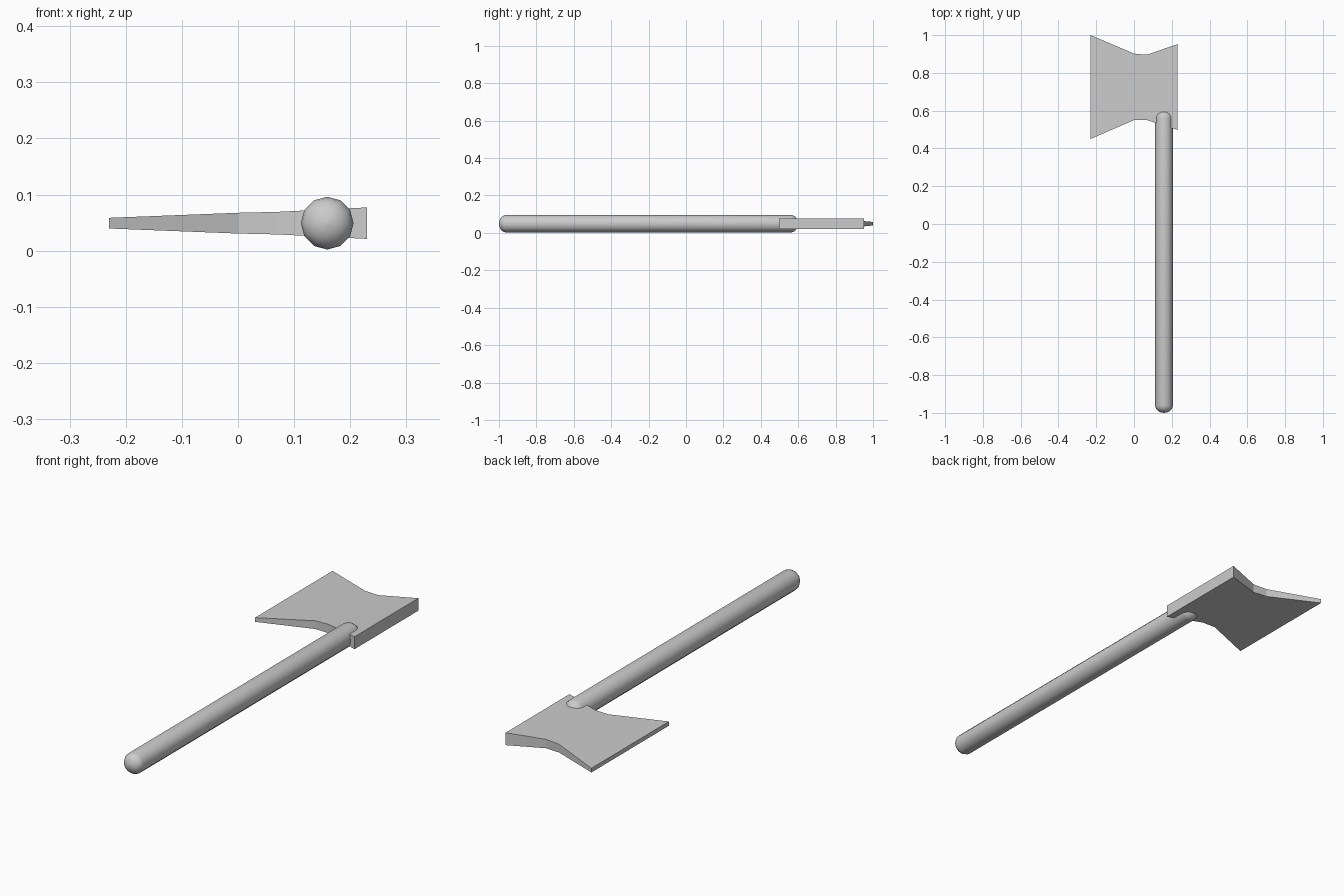
import bpy, bmesh
from math import sin, cos, pi, radians

if "Cube" in bpy.data.objects:
    bpy.data.objects.remove(bpy.data.objects["Cube"])

ZC = 0.049  # mid-plane height of the whole axe


def finish(bm, name):
    bmesh.ops.recalc_face_normals(bm, faces=bm.faces)
    mesh = bpy.data.meshes.new(name)
    bm.to_mesh(mesh)
    bm.free()
    ob = bpy.data.objects.new(name, mesh)
    bpy.context.collection.objects.link(ob)
    return ob


def loft(rings, name):
    """Join equal-sized rings of points in order and cap both ends."""
    bm = bmesh.new()
    loops = [[bm.verts.new(p) for p in ring] for ring in rings]
    for a, b in zip(loops, loops[1:]):
        n = len(a)
        for i in range(n):
            j = (i + 1) % n
            bm.faces.new((a[i], a[j], b[j], b[i]))
    bm.faces.new(loops[0])
    bm.faces.new(loops[-1])
    return finish(bm, name)


# Handle: 12-sided rod with rounded ends
R, CAP, SIDES, STEPS = 0.047, 0.04, 12, 5
angles = [pi / 2 * (k + 0.05) / (STEPS + 0.05) for k in range(STEPS + 1)]
profile = [(-1 + CAP * (1 - cos(a)), R * sin(a)) for a in angles]
profile += [(0.6 - CAP * (1 - cos(a)), R * sin(a)) for a in reversed(angles)]
handle = loft([[(0.159 + r * cos(2 * pi * i / SIDES), y, ZC + r * sin(2 * pi * i / SIDES))
                for i in range(SIDES)] for y, r in profile], "handle")
bpy.context.view_layer.objects.active = handle
handle.select_set(True)
bpy.ops.object.shade_smooth_by_angle(angle=radians(40))

# Axe head: stations across x as (x, near y, far y, half thickness)
stations = [(-0.23, 0.45, 1.0, 0.0095), (0.0, 0.55, 0.902, 0.0185),
            (0.068, 0.55, 0.896, 0.0200), (0.23, 0.498, 0.952, 0.028)]
loft([[(x, y0, ZC - h), (x, y1, ZC - h), (x, y1, ZC + h), (x, y0, ZC + h)]
      for x, y0, y1, h in stations], "axe_head")
